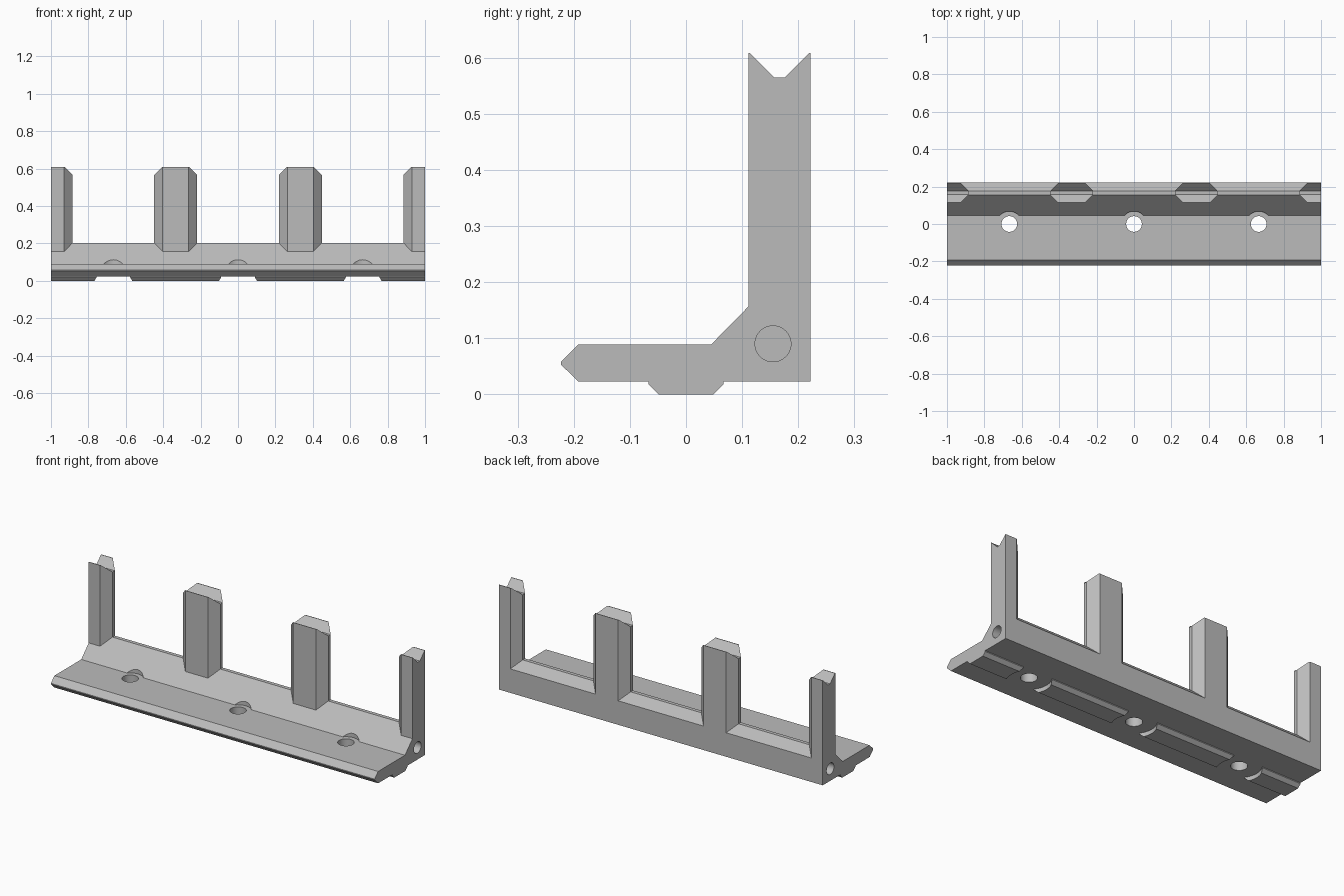
import bpy, bmesh, math
from mathutils import Matrix, Vector

if "Cube" in bpy.data.objects:
    bpy.data.objects.remove(bpy.data.objects["Cube"])

grey = bpy.data.materials.new("plain grey")
grey.use_nodes = True
grey.diffuse_color = (0.5, 0.5, 0.5, 1)
grey.node_tree.nodes["Principled BSDF"].inputs["Base Color"].default_value = (0.5, 0.5, 0.5, 1)

HALF = 1.0              # half length of the rail
PITCH = 2 / 3           # spacing of posts and screw holes
MID = 0.1665            # centre line of the posts in y
HOLES = (-PITCH, 0, PITCH)


def finish(bm, name):
    bmesh.ops.recalc_face_normals(bm, faces=bm.faces)
    mesh = bpy.data.meshes.new(name)
    bm.to_mesh(mesh)
    bm.free()
    mesh.materials.append(grey)
    obj = bpy.data.objects.new(name, mesh)
    bpy.context.collection.objects.link(obj)
    return obj


def prism(name, points, sweep):
    """Extrude a closed loop of 3D points along a vector."""
    bm = bmesh.new()
    face = bm.faces.new([bm.verts.new(p) for p in points])
    new = bmesh.ops.extrude_face_region(bm, geom=[face])["geom"]
    bmesh.ops.translate(bm, vec=Vector(sweep),
                        verts=[g for g in new if isinstance(g, bmesh.types.BMVert)])
    return finish(bm, name)


def along_x(name, profile, x0, x1):
    return prism(name, [(x0, y, z) for y, z in profile], (x1 - x0, 0, 0))


def cylinder(name, radius, start, end):
    start, end = Vector(start), Vector(end)
    axis = end - start
    bm = bmesh.new()
    turn = axis.to_track_quat('Z', 'Y').to_matrix().to_4x4()
    bmesh.ops.create_cone(bm, cap_ends=True, segments=48, radius1=radius, radius2=radius,
                          depth=axis.length,
                          matrix=Matrix.Translation((start + end) / 2) @ turn)
    return finish(bm, name)


def combine(target, tool, operation):
    """Apply a boolean and discard the tool."""
    mod = target.modifiers.new("join", 'BOOLEAN')
    mod.operation, mod.solver, mod.object = operation, 'EXACT', tool
    bpy.context.view_layer.objects.active = target
    bpy.ops.object.modifier_apply(modifier=mod.name)
    bpy.data.objects.remove(tool)


# Rail: bevelled front lip, sloped rise, bevelled ridge and a foot pad below
rail = along_x("slotted_rail", [
    (-0.223, 0.058), (-0.192, 0.089), (0.045, 0.089), (0.156, 0.202), (0.177, 0.202),
    (0.222, 0.157), (0.222, 0.023), (0.067, 0.023), (0.067, 0.018), (0.049, 0),
    (-0.049, 0), (-0.067, 0.018), (-0.067, 0.023), (-0.192, 0.023), (-0.223, 0.053)],
    -HALF, HALF)

# Posts: eight-sided, the outer two halved at the rail ends
for i in range(4):
    x = (i - 1.5) * PITCH
    quarter = [(0.07, -0.0555), (0.115, -0.0105), (0.115, 0.0105), (0.07, 0.0555)]
    loop = quarter + [(-a, b) for a, b in reversed(quarter)]
    pts = [(max(-HALF, min(HALF, x + a)), MID + b) for a, b in loop]
    pts = list(dict.fromkeys(pts))
    if abs(x) > 0.9:    # keep only the end corners on the cut plane
        pts = [p for p in pts if abs(p[0]) < HALF or abs(p[1] - MID) > 0.05]
    post = prism("post", [(a, b, 0.1) for a, b in pts], (0, 0, 0.508))
    # V notch across the post top
    notch = along_x("notch", [(MID - 0.0975, 0.65), (MID - 0.0525, 0.608),
                              (MID - 0.0095, 0.565), (MID + 0.0095, 0.565),
                              (MID + 0.0525, 0.608), (MID + 0.0975, 0.65)],
                    x - 0.3, x + 0.3)
    combine(post, notch, 'DIFFERENCE')
    combine(rail, post, 'UNION')

# Screw holes, head clearance in the slope and round gaps in the foot pad
for x in HOLES:
    combine(rail, cylinder("pad_gap", 0.112, (x, 0, -0.05), (x, 0, 0.023)), 'DIFFERENCE')
    combine(rail, cylinder("head", 0.068, (x, 0, 0.089), (x, 0, 0.3)), 'DIFFERENCE')
    combine(rail, cylinder("screw", 0.042, (x, 0, -0.1), (x, 0, 0.3)), 'DIFFERENCE')

# Blind round sockets in both ends
for side in (-1, 1):
    combine(rail, cylinder("socket", 0.032, (side * 0.8, 0.155, 0.09),
                           (side * 1.1, 0.155, 0.09)), 'DIFFERENCE')

# Smooth the round walls, keep every edge crisp
bpy.ops.object.select_all(action='DESELECT')
rail.select_set(True)
bpy.context.view_layer.objects.active = rail
bpy.ops.object.shade_smooth_by_angle(angle=math.radians(25))
